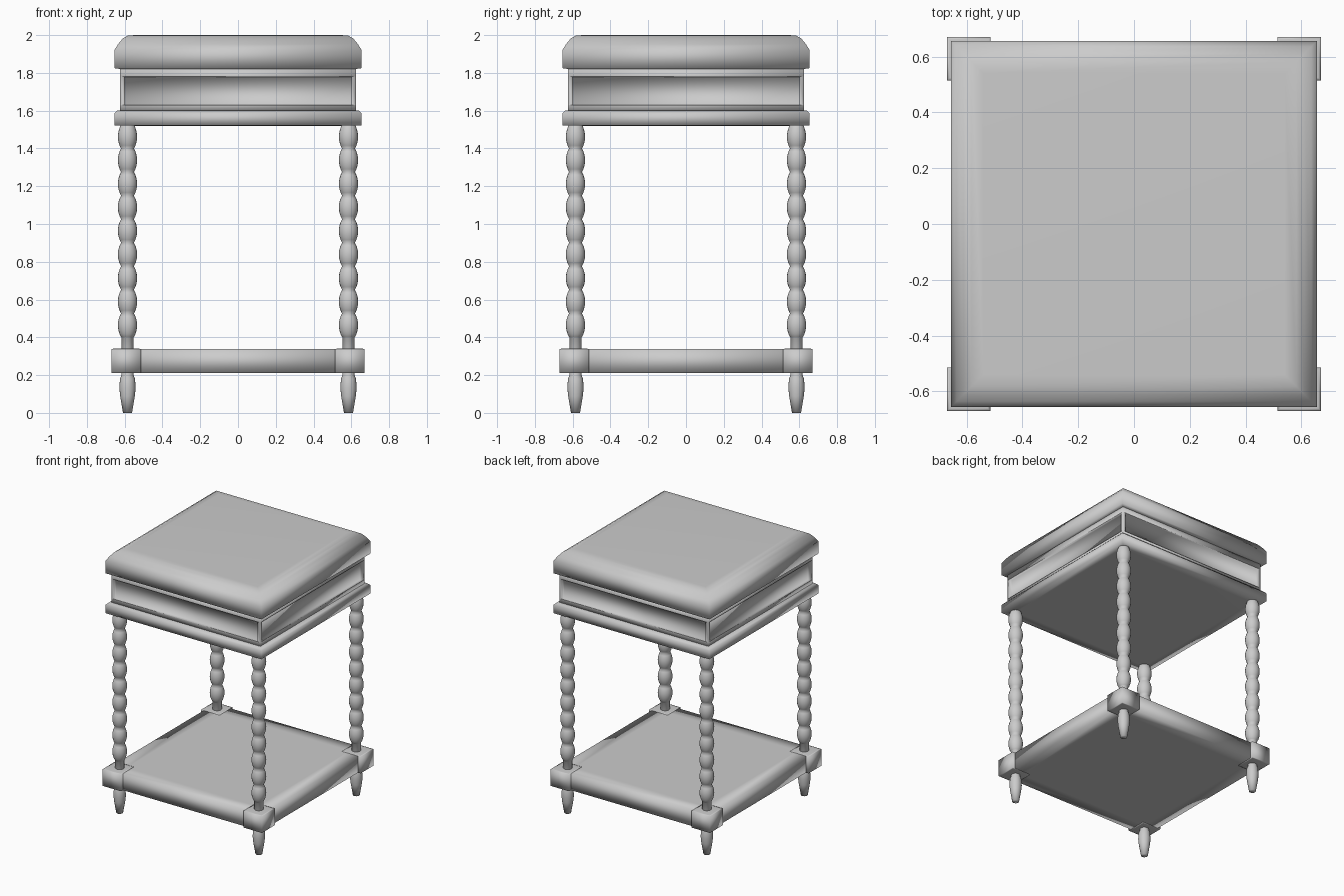
import bpy, bmesh, math

cube = bpy.data.objects.get("Cube")
if cube:
    bpy.data.objects.remove(cube, do_unlink=True)

grey = bpy.data.materials.new("painted_grey")
grey.use_nodes = True
COLOUR = (0.6, 0.6, 0.6, 1)
grey.diffuse_color = COLOUR
grey.node_tree.nodes["Principled BSDF"].inputs["Base Color"].default_value = COLOUR


def finish(name, bm, location=(0, 0, 0)):
    bmesh.ops.recalc_face_normals(bm, faces=bm.faces)
    for f in bm.faces:
        f.smooth = True
    mesh = bpy.data.meshes.new(name)
    bm.to_mesh(mesh)
    bm.free()
    mesh.materials.append(grey)
    obj = bpy.data.objects.new(name, mesh)
    obj.location = location
    bpy.context.collection.objects.link(obj)
    return obj


def stack(profile, sides, turn=0.0, scale=1.0):
    """Loft rings of (radius, z) into a closed solid."""
    bm = bmesh.new()
    rings = []
    for r, z in profile:
        angles = [turn + math.tau * i / sides for i in range(sides)]
        rings.append([bm.verts.new((scale * r * math.cos(a), scale * r * math.sin(a), z))
                      for a in angles])
    for low, high in zip(rings, rings[1:]):
        for i in range(sides):
            j = (i + 1) % sides
            bm.faces.new((low[i], low[j], high[j], high[i]))
    bm.faces.new(rings[0])
    bm.faces.new(rings[-1])
    return bm


def square_stack(profile):
    """Square-plan solid; radius is the half width."""
    return stack(profile, 4, math.pi / 4, math.sqrt(2))


# Thick top with rounded upper edge
finish("table_top", square_stack([
    (0.62, 1.82), (0.655, 1.825), (0.655, 1.92), (0.635, 1.952),
    (0.61, 1.982), (0.582, 1.998), (0.54, 2.0)]))

# Box below the top, with a recessed panel in each side
bm = square_stack([(0.625, 1.595), (0.625, 1.63), (0.625, 1.78), (0.625, 1.825)])
sides = [f for f in bm.faces
         if abs(f.normal.z) < 0.1 and abs(f.calc_center_median().z - 1.705) < 0.01]
bmesh.ops.recalc_face_normals(bm, faces=bm.faces)
for face in sides:
    # Narrow the panel between the corner posts, then push it in
    normal = face.normal.copy()
    bmesh.ops.inset_individual(bm, faces=[face], thickness=0.001)
    for v in face.verts:
        along = "x" if abs(normal.y) > 0.5 else "y"
        setattr(v.co, along, math.copysign(0.602, getattr(v.co, along)))
    bmesh.ops.inset_individual(bm, faces=[face], thickness=0.001, depth=-0.02)
finish("panelled_box", bm)

# Moulding under the box
finish("lower_moulding", square_stack([
    (0.58, 1.52), (0.655, 1.522), (0.655, 1.585), (0.64, 1.6), (0.6, 1.602)]))

# Low shelf
finish("shelf", square_stack([
    (0.55, 0.212), (0.648, 0.212), (0.648, 0.338), (0.55, 0.338)]))

# Turned leg profile: foot, plain shaft, then nine beads
leg = [(0.024, 0), (0.039, 0.09), (0.043, 0.13), (0.04, 0.18), (0.032, 0.2), (0.032, 0.4)]
PITCH, STEPS = 0.1247, 8
for bead in range(9):
    for s in range(STEPS):
        t = s / STEPS
        leg.append((0.034 + 0.017 * math.sin(math.pi * t) ** 0.8, 0.402 + PITCH * (bead + t)))
leg.append((0.034, 1.53))

for sy, depth in ((-1, "front"), (1, "back")):
    for sx, hand in ((1, "left"), (-1, "right")):
        finish(f"{depth}_{hand}_leg", stack(leg, 20), (sx * 0.585, sy * 0.585, 0))
        finish(f"{depth}_{hand}_corner_block", square_stack([
            (0.068, 0.21), (0.078, 0.212), (0.078, 0.338), (0.068, 0.34)]),
            (sx * 0.592, sy * 0.592, 0))
